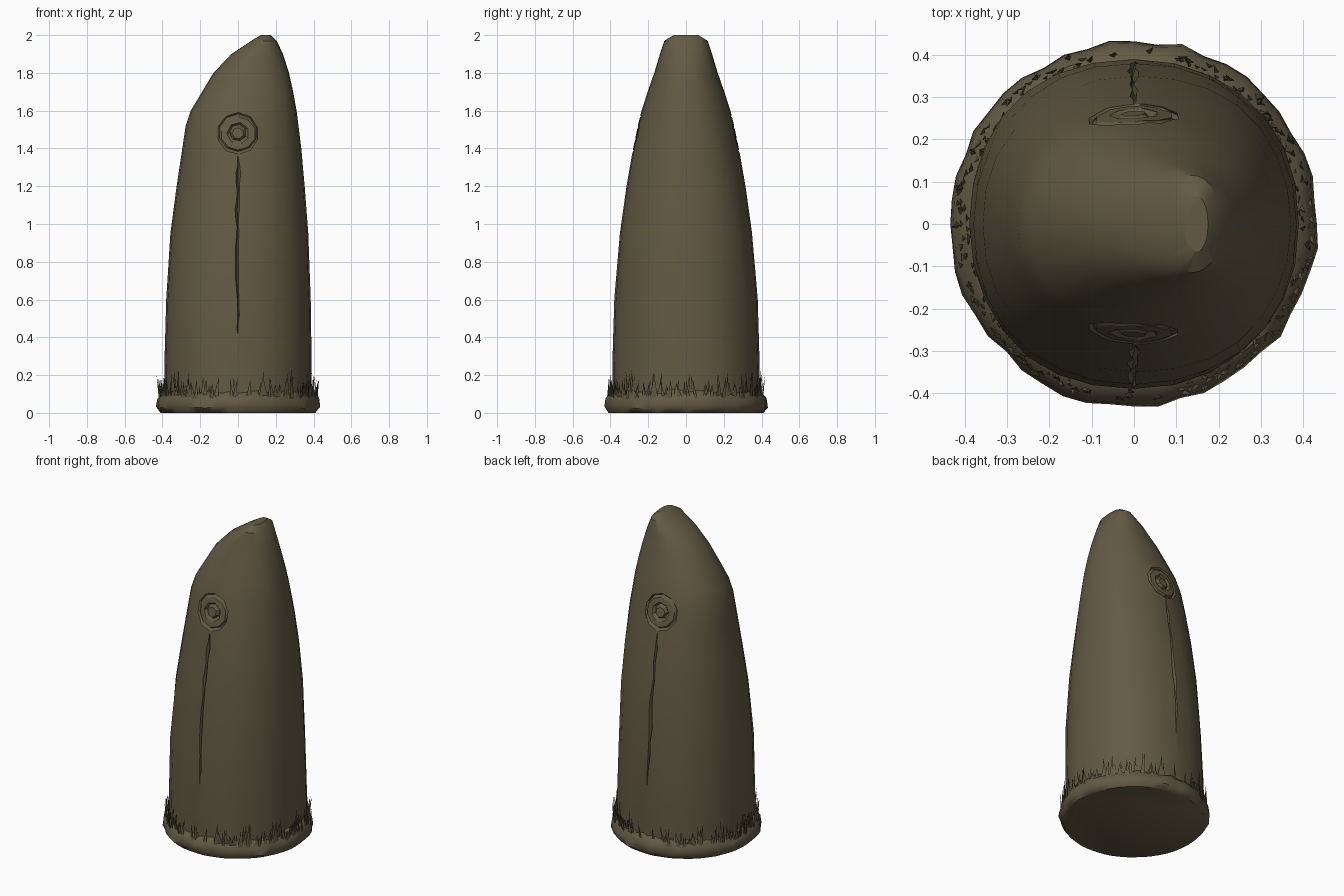
import bpy, bmesh, math, random
from mathutils import Vector, Matrix

if "Cube" in bpy.data.objects:
    bpy.data.objects.remove(bpy.data.objects["Cube"])

random.seed(7)
mat = bpy.data.materials.new("mossy brown stone")
mat.diffuse_color = (0.125, 0.102, 0.058, 1)
mat.use_nodes = True
mat.node_tree.nodes["Principled BSDF"].inputs["Base Color"].default_value = mat.diffuse_color


def finish(name, bm, angle=40):
    bmesh.ops.recalc_face_normals(bm, faces=bm.faces)
    me = bpy.data.meshes.new(name)
    bm.to_mesh(me)
    bm.free()
    ob = bpy.data.objects.new(name, me)
    bpy.context.collection.objects.link(ob)
    me.materials.append(mat)
    bpy.ops.object.select_all(action='DESELECT')
    ob.select_set(True)
    bpy.context.view_layer.objects.active = ob
    bpy.ops.object.shade_smooth_by_angle(angle=math.radians(angle))
    return ob


def loft(bm, rings):
    rows = [[bm.verts.new(p) for p in r] for r in rings]
    n = len(rows[0])
    for a, b in zip(rows, rows[1:]):
        for i in range(n):
            bm.faces.new((a[i], a[(i + 1) % n], b[(i + 1) % n], b[i]))
    bm.faces.new(rows[0][::-1])
    bm.faces.new(rows[-1])


# Stone: z, left x, right x, half depth
PROFILE = [(0.02, -.39, .39, .39), (0.25, -.39, .39, .39), (0.6, -.38, .385, .38),
           (0.95, -.358, .372, .35), (1.2, -.325, .353, .315), (1.4, -.295, .335, .28),
           (1.52, -.277, .32, .255), (1.6, -.25, .31, .235), (1.7, -.19, .292, .203),
           (1.8, -.13, .27, .168), (1.9, -.035, .238, .138), (1.97, .07, .205, .115),
           (2.0, .12, .175, .065)]
N = 28
rings = []
for z, x0, x1, d in PROFILE:
    ring = []
    for i in range(N):
        t = 2 * math.pi * i / N
        c, s = math.cos(t), math.sin(t)
        e = 2 / 2.15
        k = 1 + .012 * math.sin(3 * t + 5 * z) * (s * c) ** 2 * 4
        ring.append(((x0 + x1) / 2 + (x1 - x0) / 2 * k * math.copysign(abs(c) ** e, c),
                     d * k * math.copysign(abs(s) ** e, s), z))
    rings.append(ring)
bm = bmesh.new()
loft(bm, rings)
stone = finish("standing_stone", bm, 50)


def depth_at(z):
    for a, b in zip(PROFILE, PROFILE[1:]):
        if a[0] <= z <= b[0]:
            return a[3] + (b[3] - a[3]) * (z - a[0]) / (b[0] - a[0])


# Carvings on both faces: long ragged groove, and two concentric rings
def cutter_ring(side, radius, thick, n):
    bm = bmesh.new()
    tilt = math.atan2(depth_at(1.38) - depth_at(1.59), .21)
    grid = []
    for i in range(n):
        a = 2 * math.pi * (i + .5) / n
        row = []
        for j in range(4):
            b = 2 * math.pi * j / 4
            r = radius + thick * math.cos(b)
            p = Vector((r * math.cos(a), thick * math.sin(b), r * math.sin(a)))
            p = Matrix.Rotation(tilt, 3, 'X') @ p
            # follow the curve of the stone
            x, z = p.x, 1.48 + p.z
            y = -depth_at(z) * math.sqrt(1 - (x / .31) ** 2) - thick * .0 + thick * math.sin(b)
            row.append(bm.verts.new((x, -side * y, z)))
        grid.append(row)
    for i in range(n):
        for j in range(4):
            a, b = grid[i], grid[(i + 1) % n]
            bm.faces.new((a[j], b[j], b[(j + 1) % 4], a[(j + 1) % 4]))
    return finish("ring_cutter", bm)


def cutter_groove(side):
    bm = bmesh.new()
    rows = []
    for i in range(11):
        z = .42 + .094 * i
        w = .004 if i in (0, 10) else random.uniform(.012, .03)
        dx, y = random.uniform(-.006, .006), depth_at(z)
        rows.append([(dx - w, side * (y + .03), z), (dx + w, side * (y + .03), z),
                     (dx, side * (y - .005 - w * .8), z)])
    loft(bm, rows)
    return finish("groove_cutter", bm)


for side in (-1, 1):
    for cut in (cutter_groove(side), cutter_ring(side, .102, .013, 10),
                cutter_ring(side, .045, .016, 7)):
        mod = stone.modifiers.new("carve", 'BOOLEAN')
        mod.operation, mod.solver, mod.object = 'DIFFERENCE', 'EXACT', cut
        bpy.context.view_layer.objects.active = stone
        bpy.ops.object.modifier_apply(modifier=mod.name)
        bpy.data.objects.remove(cut)
bpy.ops.object.select_all(action='DESELECT')
stone.select_set(True)
bpy.ops.object.shade_smooth_by_angle(angle=math.radians(30))

# Earth mound around the foot
bm = bmesh.new()
M = 48
wob = [random.uniform(-.008, .007) for _ in range(M)]
rings = []
for r, z, jr, jz in ((.41, 0, .3, 0), (.434, .03, 1, .006), (.428, .07, 1, .012),
                     (.405, .105, .8, .015), (.375, .125, 0, .02)):
    ring = []
    for i in range(M):
        t = 2 * math.pi * i / M
        q = r + wob[i] * jr
        ring.append((q * math.cos(t), q * math.sin(t), z + random.uniform(-jz, jz)))
    rings.append(ring)
loft(bm, rings)
finish("earth_mound", bm, 50)

# Grass blades: thin three-sided spikes in clumps, sparse at mid front and back
bm = bmesh.new()
for i in range(230):
    t = 2 * math.pi * (i + random.random()) / 230
    if abs(math.cos(t)) < .25 and random.random() < .75:
        continue
    clump = .5 + .5 * math.sin(7 * t + 1) ** 2
    h = random.uniform(.03, .115) * clump + .015
    if random.random() < .03:
        h += .07
    r = random.uniform(.395, .425)
    out = Vector((math.cos(t), math.sin(t), 0))
    tan = Vector((-out.y, out.x, 0))
    w = random.uniform(.007, .014)
    base = out * r + Vector((0, 0, .075))
    tip = base + Vector((0, 0, h + .03)) + tan * random.uniform(-.02, .02) + out * random.uniform(-.012, .012)
    a, b, c, d = [bm.verts.new(p) for p in (base + tan * w, base - tan * w, base - out * .01, tip)]
    for f in ((a, b, c), (a, b, d), (b, c, d), (c, a, d)):
        bm.faces.new(f)
finish("grass_blades", bm, 30)
